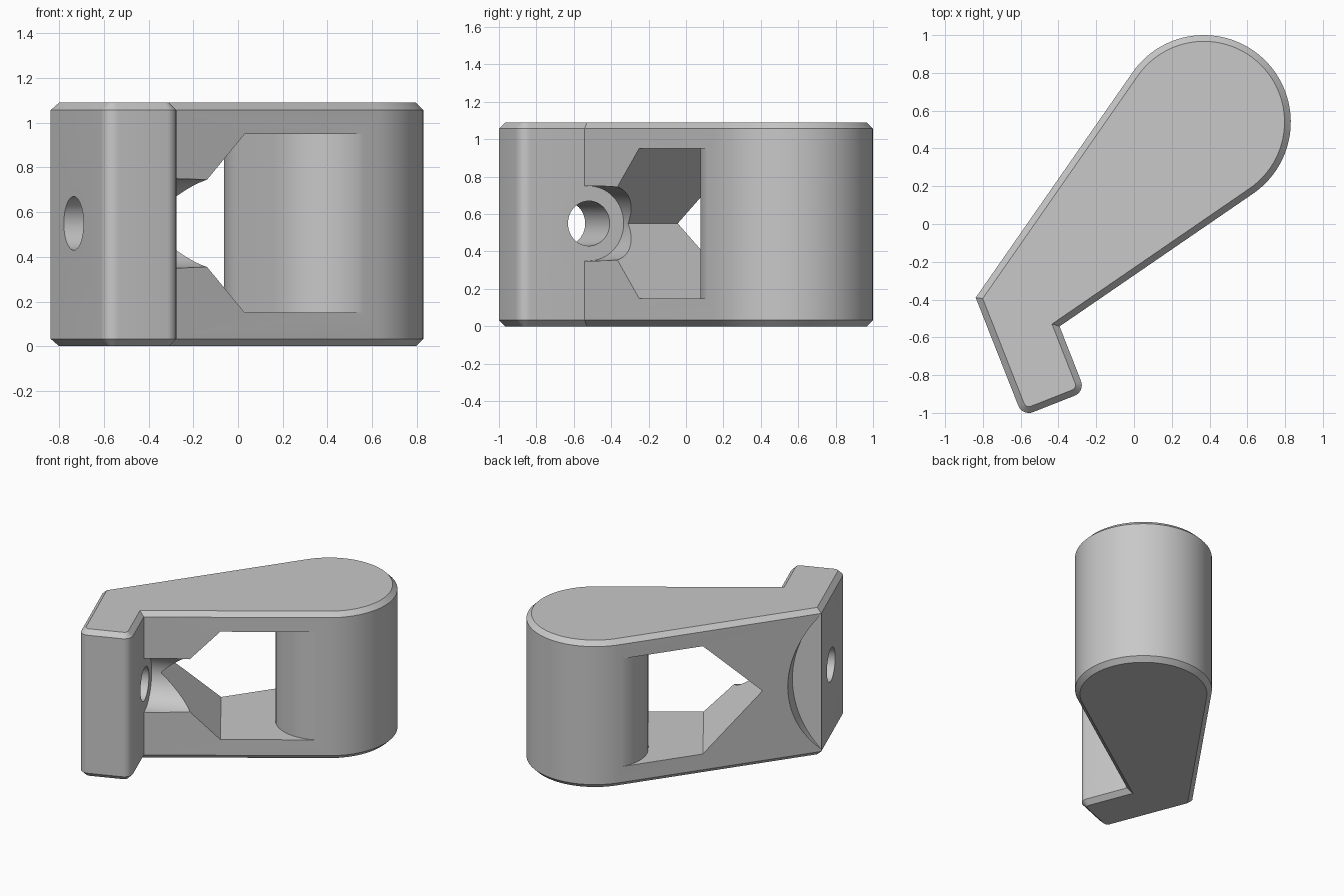
import bpy, bmesh, math
from math import cos, sin, radians
from mathutils import Vector

cube = bpy.data.objects.get("Cube")
if cube:
    bpy.data.objects.remove(cube, do_unlink=True)

# Main dimensions
HEIGHT, MID, CHAMFER = 1.09, 0.55, 0.033
HEAD, HEAD_R = Vector((0.37, 0.54, 0)), 0.46
HEEL = Vector((-0.838, -0.39, 0))
FOOT_LEN, FOOT_W, FOOT_R = 0.675, 0.357, 0.06
FRONT_ANGLE, BACK_ANGLE = 34.5, 55.15
UP = Vector((0, 0, 1))


def direction(deg):
    return Vector((cos(radians(deg)), sin(radians(deg)), 0))


foot_dir, foot_out = direction(-68.5), direction(21.5)
arm_dir, arm_side = direction(FRONT_ANGLE), direction(FRONT_ANGLE + 90)


def arc(cx, cy, r, a0, a1, n):
    steps = [radians(a0 + (a1 - a0) * i / n) for i in range(n + 1)]
    return [(cx + r * cos(a), cy + r * sin(a)) for a in steps]


def prism(name, pts, w0, w1, origin, u, v, w, chamfer=0):
    """Extrude a 2D profile, laid out on axes u and v, along axis w."""
    bm = bmesh.new()
    rings = [[bm.verts.new(origin + u * a + v * b + w * d) for a, b in pts]
             for d in (w0, w1)]
    caps = [bm.faces.new(ring) for ring in rings]
    n = len(pts)
    for i in range(n):
        j = (i + 1) % n
        bm.faces.new((rings[0][i], rings[0][j], rings[1][j], rings[1][i]))
    bmesh.ops.recalc_face_normals(bm, faces=bm.faces[:])
    if chamfer:
        edges = [e for cap in caps for e in cap.edges]
        bmesh.ops.bevel(bm, geom=edges, offset=chamfer, offset_type='OFFSET',
                        segments=1, affect='EDGES', clamp_overlap=False)
    mesh = bpy.data.meshes.new(name)
    bm.to_mesh(mesh)
    bm.free()
    obj = bpy.data.objects.new(name, mesh)
    bpy.context.collection.objects.link(obj)
    return obj


def carve(target, cutter):
    """Subtract the cutter, then discard it."""
    cutter.hide_render = True
    mod = target.modifiers.new("cut", 'BOOLEAN')
    mod.operation, mod.solver, mod.object = 'DIFFERENCE', 'EXACT', cutter
    bpy.context.view_layer.objects.active = target
    bpy.ops.object.modifier_apply(modifier=mod.name)
    bpy.data.objects.remove(cutter, do_unlink=True)


# Body: round head, tapering arm and angled foot with chamfered rims
def foot_point(along, across):
    p = HEEL + foot_dir * along + foot_out * across
    return p.x, p.y


outline = arc(HEAD.x, HEAD.y, HEAD_R, FRONT_ANGLE - 90, BACK_ANGLE + 90, 64)
outline.append((HEEL.x, HEEL.y))
toe = FOOT_LEN - FOOT_R
outline += arc(*foot_point(toe, FOOT_R), FOOT_R, -158.5, -68.5, 8)
outline += arc(*foot_point(toe, FOOT_W - FOOT_R), FOOT_R, -68.5, 21.5, 8)
outline.append((-0.394, -0.542))
body = prism("lever_body", outline, 0, HEIGHT, Vector(),
             Vector((1, 0, 0)), Vector((0, 1, 0)), UP, CHAMFER)

# Window through the arm: pointed at the foot, rounded core at the head
window = prism("window_cutter",
               [(-1.128, MID), (-0.728, 0.15), (0.3, 0.15), (0.3, 0.95), (-0.728, 0.95)],
               -0.8, 1.0, HEAD, arm_dir, UP, arm_side)
core_r, reach = 0.31, HEAD_R + 0.002
tilt = radians(BACK_ANGLE - FRONT_ANGLE)
cp = core_r - 0.36
cq = (reach - core_r + sin(tilt) * cp) / cos(tilt)
core = arc(cp, cq, core_r, 90 + math.degrees(tilt), 180, 16)
core += arc(cp, core_r - reach, core_r, 180, 270, 16)
end = 0.7
core += [(end, -reach), (end, core[0][1] + (end - core[0][0]) * math.tan(tilt))]
carve(window, prism("head_core", core, -0.2, 1.4, HEAD, arm_dir, arm_side, UP))
carve(body, window)

# Bolt hole through the foot, with a wider open slot running into the arm
bolt = HEEL + foot_dir * 0.28 + UP * MID
slot_start = FOOT_W + 0.001
slot = arc(0, 0, 0.2, 90, 270, 32) + [(0.5, -0.2), (0.5, 0.2)]
carve(body, prism("slot_cutter", slot, slot_start, 0.95, bolt, foot_dir, UP, foot_out))
hole = arc(0, 0, 0.12, 0, 360, 48)[:-1]
carve(body, prism("hole_cutter", hole, -0.2, 0.45, bolt, foot_dir, UP, foot_out))

# Shallow round relief on the back of the heel
relief = arc(-0.525, 0, 0.725, 0, 360, 96)[:-1]
carve(body, prism("relief_cutter", relief, -0.4, 0, HEEL + UP * MID,
                  foot_out, UP, foot_dir))

# Material and shading
gray = bpy.data.materials.new("plain gray")
gray.use_nodes = True
color = (0.58, 0.58, 0.58, 1)
gray.diffuse_color = color
for node in gray.node_tree.nodes:
    if node.type == 'BSDF_PRINCIPLED':
        node.inputs["Base Color"].default_value = color
body.data.materials.clear()
body.data.materials.append(gray)
for poly in body.data.polygons:
    poly.material_index = 0
for obj in bpy.context.selected_objects:
    obj.select_set(False)
body.select_set(True)
bpy.context.view_layer.objects.active = body
bpy.ops.object.shade_smooth_by_angle(angle=radians(25))
